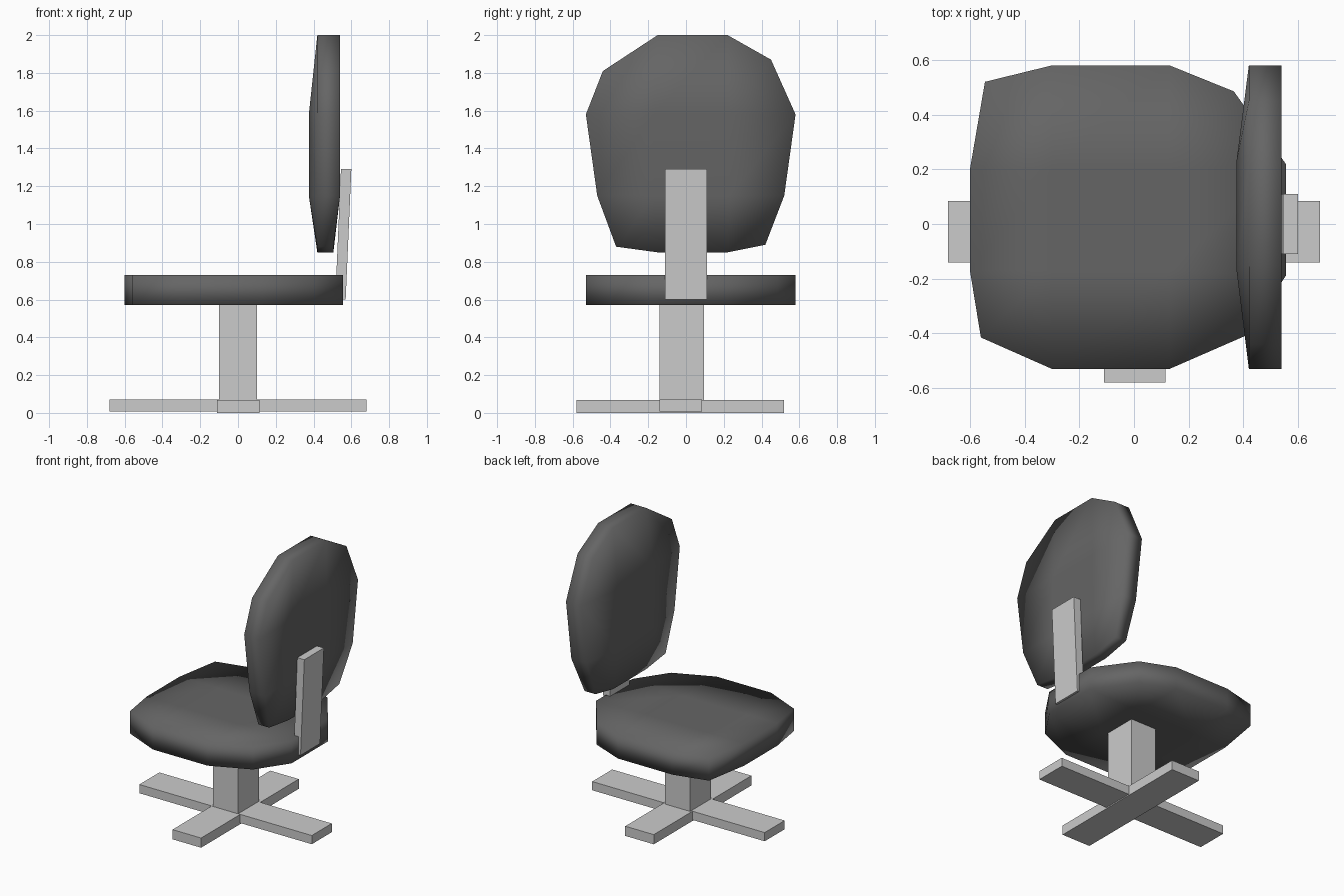
import bpy, bmesh

if "Cube" in bpy.data.objects:
    bpy.data.objects.remove(bpy.data.objects["Cube"])

dark = bpy.data.materials.new("dark_upholstery")
dark.diffuse_color = (0.13, 0.13, 0.13, 1)
dark.use_nodes = True
dark.node_tree.nodes["Principled BSDF"].inputs["Base Color"].default_value = dark.diffuse_color


def finish(name, bm, smooth=False, mat=None):
    bmesh.ops.recalc_face_normals(bm, faces=bm.faces)
    for f in bm.faces:
        f.smooth = smooth
    me = bpy.data.meshes.new(name)
    bm.to_mesh(me)
    bm.free()
    if mat:
        me.materials.append(mat)
    ob = bpy.data.objects.new(name, me)
    bpy.context.collection.objects.link(ob)
    return ob


def cushion(name, rows, place):
    """Padded 4x4 patch: two grid skins joined by a side wall."""
    bm = bmesh.new()
    skins = [[[bm.verts.new(place(a, b, r, c, side)) for c, (a, b) in enumerate(row)]
              for r, row in enumerate(rows)] for side in (0, 1)]
    for g in skins:
        for r in range(3):
            for c in range(3):
                bm.faces.new((g[r][c], g[r][c + 1], g[r + 1][c + 1], g[r + 1][c]))
    rim = ([(0, c) for c in range(3)] + [(r, 3) for r in range(3)]
           + [(3, c) for c in (3, 2, 1)] + [(r, 0) for r in (3, 2, 1)])
    s, t = skins
    for (r, c), (p, q) in zip(rim, rim[1:] + rim[:1]):
        bm.faces.new((s[r][c], s[p][q], t[p][q], t[r][c]))
    return finish(name, bm, True, dark)


def box(name, x, y, z, lean=0.0):
    """Box from min/max ranges; lean shifts the top along x."""
    bm = bmesh.new()
    bmesh.ops.create_cube(bm, size=1)
    for v in bm.verts:
        i, j, k = (int(n > 0) for n in v.co)
        v.co = (x[i] + lean * k, y[j], z[k])
    return finish(name, bm)


# Seat: flat top and bottom, rounded outline
seat_rows = [
    [(-.56, -.415), (-.3, -.53), (.13, -.53), (.405, -.41)],
    [(-.6, -.17), (-.3, -.17), (.13, -.17), (.555, -.19)],
    [(-.6, .2), (-.3, .2), (.13, .2), (.555, .22)],
    [(-.545, .52), (-.3, .58), (.13, .58), (.365, .485)],
]
cushion("seat", seat_rows, lambda a, b, r, c, s: (a, b, .57 if s == 0 else .73))

# Backrest: front bulges in the middle, lower back edge tapers
back_rows = [
    [(-.37, .88), (-.15, .85), (.22, .85), (.42, .89)],
    [(-.47, 1.15), (-.17, 1.15), (.23, 1.15), (.52, 1.15)],
    [(-.53, 1.58), (-.17, 1.58), (.23, 1.58), (.58, 1.58)],
    [(-.44, 1.81), (-.15, 2), (.22, 2), (.45, 1.87)],
]


def back_point(a, b, r, c, s):
    if s:
        x = .505 if r == 0 else .54
    else:
        x = .375 if r in (1, 2) and c in (1, 2) else .42
    return (x, a, b)


cushion("backrest", back_rows, back_point)

# Backrest support, leaning slightly
box("back_support", (.515, .57), (-.11, .11), (.6, 1.29), .03)

# Central column and crossed base
box("column", (-.1, .1), (-.14, .095), (.01, .57))
box("base_arm_side", (-.68, .68), (-.14, .085), (.008, .07))
box("base_arm_front", (-.11, .115), (-.58, .52), (0, .069))
